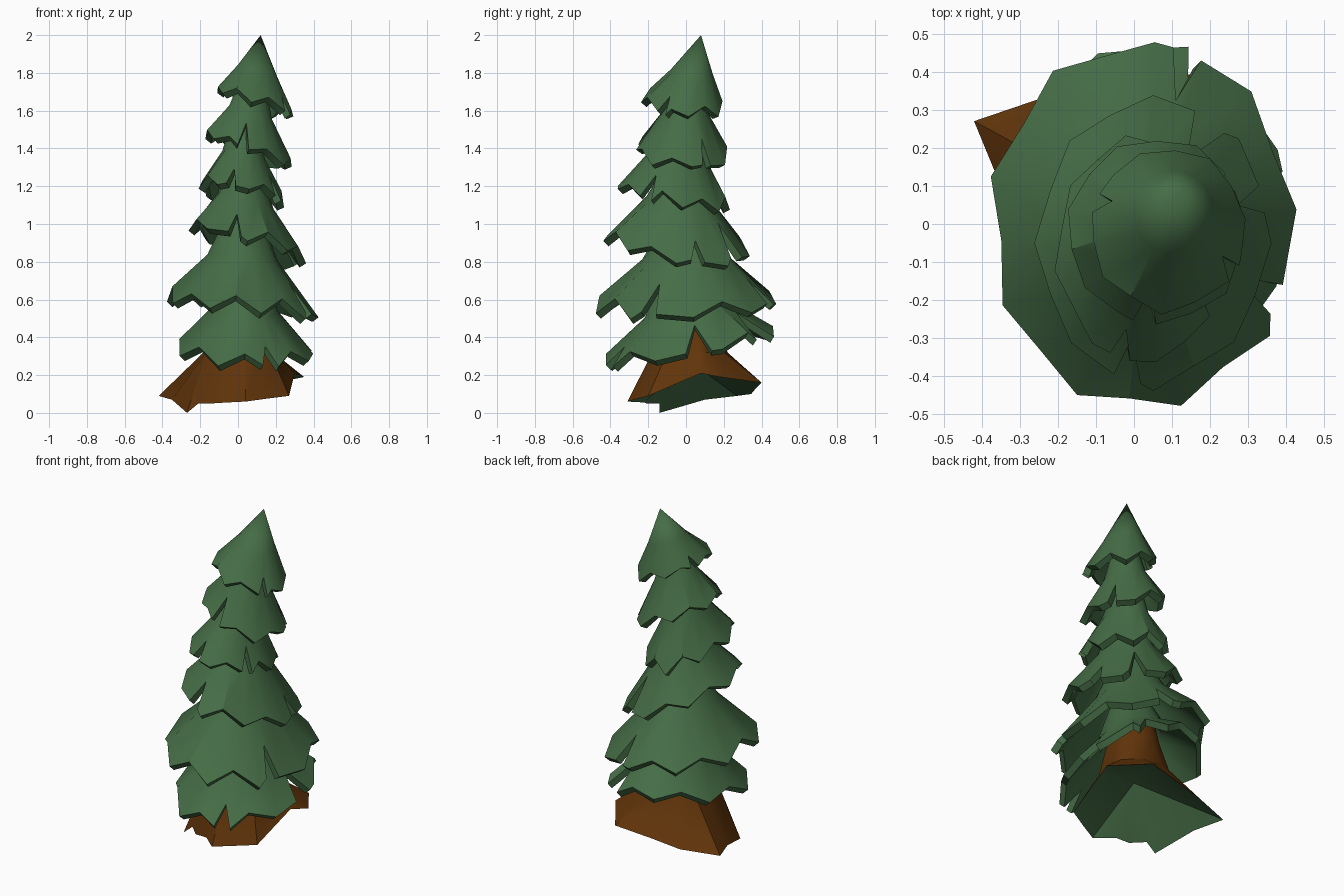
import bpy, bmesh, math, random
from mathutils import Vector

if "Cube" in bpy.data.objects:
    bpy.data.objects.remove(bpy.data.objects["Cube"])

random.seed(4)


def material(name, rgb):
    m = bpy.data.materials.new(name)
    m.diffuse_color = (*rgb, 1)
    m.use_nodes = True
    m.node_tree.nodes["Principled BSDF"].inputs["Base Color"].default_value = m.diffuse_color
    return m


GREEN = material("needle green", (0.060, 0.152, 0.061))
BROWN = material("bark brown", (0.118, 0.034, 0.003))


def finish(bm, name, mats, angle):
    me = bpy.data.meshes.new(name)
    bm.to_mesh(me)
    bm.free()
    ob = bpy.data.objects.new(name, me)
    bpy.context.collection.objects.link(ob)
    for m in mats:
        me.materials.append(m)
    bpy.ops.object.select_all(action='DESELECT')
    ob.select_set(True)
    bpy.context.view_layer.objects.active = ob
    bpy.ops.object.shade_smooth_by_angle(angle=math.radians(angle))
    return ob


def bridge(bm, lower, upper, mat=0):
    n = len(lower)
    for i in range(n):
        j = (i + 1) % n
        bm.faces.new((lower[i], lower[j], upper[j], upper[i])).material_index = mat


# One skirt of branches: tilted cone with a toothed, notched rim and thickness
def tier(name, top, r_top, centre, rx, ry, mid, slope, teeth, phase, slits):
    top, centre = Vector(top), Vector(centre)
    slits = [(math.radians(a), t, w) for a, t, w in slits]

    def near(a):
        return any(abs((a - s + math.pi) % math.tau - math.pi) < w + 0.09 for s, _, w in slits)

    cols = []  # (angle, depth for height, depth for radius)
    for i in range(teeth):
        a = math.radians(phase) + math.tau * i / teeth
        b = a + math.pi / teeth
        tip, dip = random.uniform(0.97, 1.03), random.uniform(0.84, 0.9)
        cols += [(a % math.tau, tip, tip), (b % math.tau, dip, 1 - (1 - dip) * 0.45)]
    cols = [c for c in cols if not near(c[0])]
    for s, t, w in slits:
        cols += [((s - w) % math.tau, 0.96, 0.97), (s % math.tau, t, t),
                 ((s + w) % math.tau, 0.98, 0.98)]
    cols.sort()

    rm, zm = mid
    mid_c = (top + centre) / 2
    mid_c.z = zm

    def point(a, t):
        ca, sa = math.cos(a), math.sin(a)
        p_top = top + Vector((r_top * ca, r_top * sa, 0))
        x, y = rx * ca, ry * sa
        p_mid = mid_c + Vector((x * rm, y * rm, (x * slope[0] + y * slope[1]) * rm))
        p_rim = centre + Vector((x, y, x * slope[0] + y * slope[1]))
        if t <= 0.5:
            return p_top.lerp(p_mid, t * 2)
        return p_mid.lerp(p_rim, t * 2 - 1)

    def rim_point(a, dz, dr):
        p = point(a, dr)
        p.z = point(a, dz).z
        return p

    bm = bmesh.new()
    rings = [[bm.verts.new(point(c[0], t)) for c in cols] for t in (0, 0.5)]
    rings.append([bm.verts.new(rim_point(*c)) for c in cols])
    bridge(bm, rings[1], rings[0])
    bridge(bm, rings[2], rings[1])
    bmesh.ops.remove_doubles(bm, verts=bm.verts, dist=0.002)
    ob = finish(bm, name, [GREEN], 35)
    mod = ob.modifiers.new("thickness", 'SOLIDIFY')
    mod.thickness = 0.04
    mod.offset = -1
    bpy.ops.object.modifier_apply(modifier=mod.name)
    bpy.ops.object.shade_smooth_by_angle(angle=math.radians(35))


tier("branches_1", (0.03, 0.0, 0.82), 0.09, (0.04, 0.02, 0.32), 0.37, 0.475,
     (0.48, 0.545), (-0.06, 0.18), 8, 22, [(6, 0.66, 0.15), (-68, 0.78, 0.12), (62, 0.62, 0.2)])
tier("branches_2", (0.03, 0.0, 1.07), 0.08, (0.02, -0.005, 0.555), 0.40, 0.49,
     (0.47, 0.82), (-0.1, 0.04), 9, 5, [(-24, 0.7, 0.09), (72, 0.72, 0.1)])
tier("branches_3", (0.03, -0.01, 1.36), 0.07, (0.05, -0.05, 0.88), 0.31, 0.38,
     (0.48, 1.12), (-0.28, -0.1), 8, 0, [(-103, 0.72, 0.12), (18, 0.78, 0.1), (60, 0.64, 0.15)])
tier("branches_4", (0.04, -0.01, 1.6), 0.06, (0.02, -0.07, 1.135), 0.23, 0.30,
     (0.5, 1.36), (-0.2, -0.18), 8, 10, [(-105, 0.76, 0.12), (-30, 0.7, 0.12)])
tier("branches_5", (0.08, 0.02, 1.82), 0.05, (0.055, -0.02, 1.37), 0.24, 0.25,
     (0.48, 1.59), (-0.33, -0.06), 7, 12, [(-97, 0.66, 0.13), (32, 0.7, 0.1)])
tier("tree_top", (0.12, 0.08, 2.0), 0.0005, (0.09, -0.02, 1.625), 0.21, 0.22,
     (0.5, 1.81), (-0.32, -0.06), 7, 8, [(-32, 0.76, 0.12), (160, 0.78, 0.12)])

# Trunk: tilted flared root rim, tapering upwards, hollow green underside
RIM = [(.04, -.31, .06), (.15, -.26, .075), (.27, -.20, .09), (.30, .08, .21),
       (.35, .18, .19), (.20, .40, .16), (-.02, .37, .13), (-.20, .345, .10),
       (-.42, .27, .09), (-.35, .10, .07), (-.27, -.14, .0), (-.21, -.14, .05),
       (-.14, -.21, .05), (-.06, -.22, .055)]
bm = bmesh.new()
rim = [bm.verts.new(p) for p in RIM]
lower = rim
for z, r, cx, cy in ((.32, .2, .01, .02), (.5, .15, .02, .02), (.9, .09, .03, 0), (1.8, .03, .09, .03)):
    ring = []
    for x, y, _ in RIM:
        a = math.atan2(y, x)
        ring.append(bm.verts.new((cx + r * math.cos(a), cy + r * math.sin(a), z)))
    bridge(bm, lower, ring)
    lower = ring
bm.faces.new(lower)
hub = bm.verts.new((0.01, 0.01, 0.28))
for i in range(len(rim)):
    bm.faces.new((rim[(i + 1) % len(rim)], rim[i], hub)).material_index = 1
finish(bm, "trunk", [BROWN, GREEN], 35)
